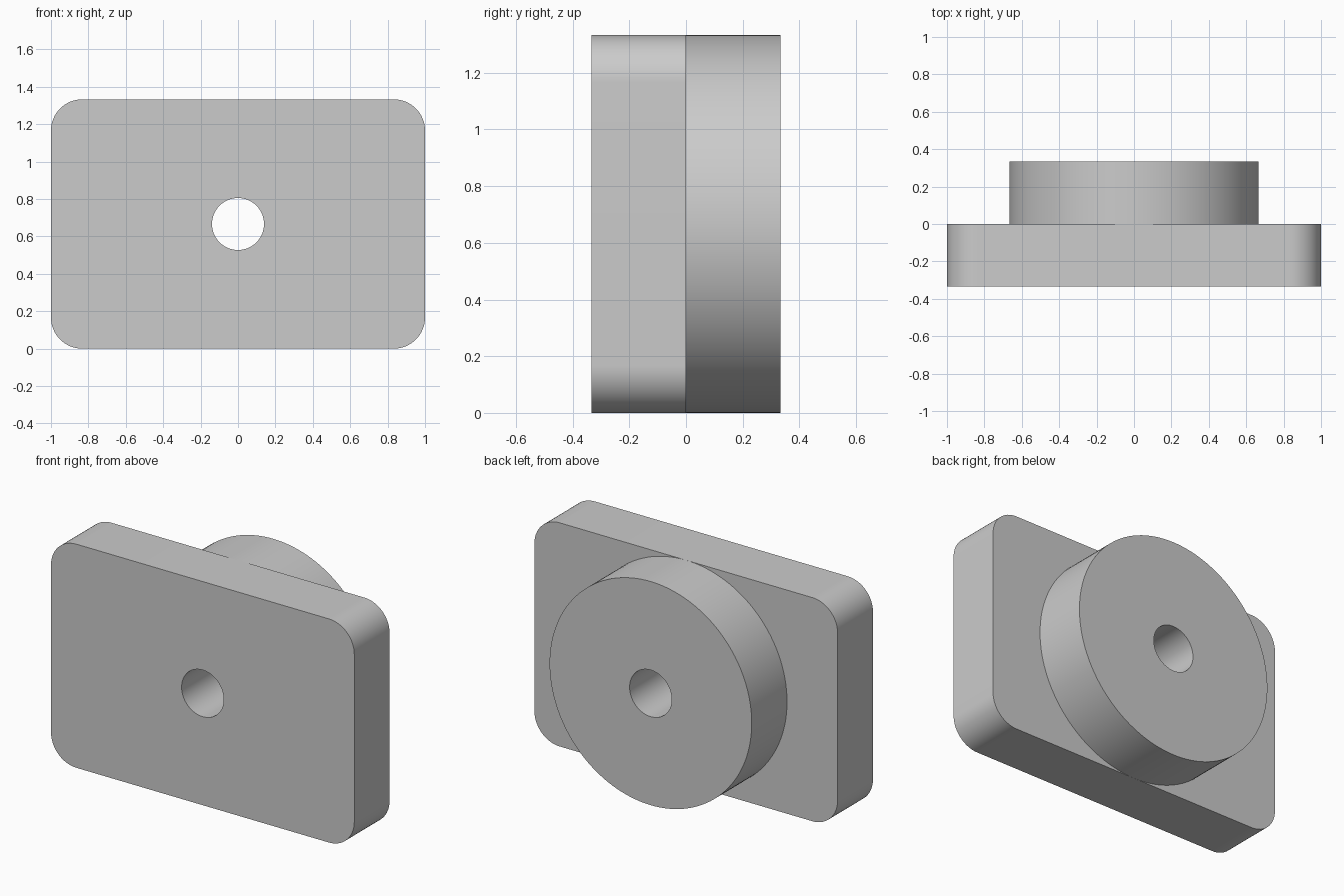
import bpy, bmesh
from math import cos, sin, pi, radians

cube = bpy.data.objects.get("Cube")
if cube:
    bpy.data.objects.remove(cube, do_unlink=True)

WIDTH, HEIGHT = 2.0, 1.333
HALF_DEPTH = 0.333
CORNER_RADIUS = 0.167
HOLE_RADIUS = 0.139
MID = HEIGHT / 2

grey = bpy.data.materials.new("plain grey")
grey.use_nodes = True
grey.diffuse_color = (0.6, 0.6, 0.6, 1)
grey.node_tree.nodes["Principled BSDF"].inputs["Base Color"].default_value = (0.6, 0.6, 0.6, 1)


def circle(radius, sides):
    return [(radius * cos(2 * pi * i / sides), MID + radius * sin(2 * pi * i / sides))
            for i in range(sides)]


def rounded_rectangle(width, height, radius, steps):
    points = []
    for corner, (sx, sz) in enumerate([(1, 1), (-1, 1), (-1, -1), (1, -1)]):
        cx, cz = sx * (width / 2 - radius), sz * (height / 2 - radius)
        for i in range(steps + 1):
            a = (corner + i / steps) * pi / 2
            points.append((cx + radius * cos(a), MID + cz + radius * sin(a)))
    return points


def pierced_slab(name, outline, y_front, y_back):
    """Extrude an outline with the central hole along y."""
    bm = bmesh.new()
    edges = []
    for loop in (outline, circle(HOLE_RADIUS, 64)):
        verts = [bm.verts.new((x, y_front, z)) for x, z in loop]
        edges += [bm.edges.new((v, verts[i - 1])) for i, v in enumerate(verts)]
    bmesh.ops.triangle_fill(bm, edges=edges, use_beauty=True, use_dissolve=False)
    result = bmesh.ops.extrude_face_region(bm, geom=bm.faces[:], use_keep_orig=True)
    moved = [g for g in result["geom"] if isinstance(g, bmesh.types.BMVert)]
    bmesh.ops.translate(bm, verts=moved, vec=(0, y_back - y_front, 0))
    bmesh.ops.recalc_face_normals(bm, faces=bm.faces[:])
    mesh = bpy.data.meshes.new(name)
    bm.to_mesh(mesh)
    bm.free()
    mesh.materials.append(grey)
    obj = bpy.data.objects.new(name, mesh)
    bpy.context.collection.objects.link(obj)
    bpy.ops.object.select_all(action="DESELECT")
    obj.select_set(True)
    bpy.context.view_layer.objects.active = obj
    bpy.ops.object.shade_smooth_by_angle(angle=radians(30))
    return obj


# Rounded front plate
pierced_slab("front_plate", rounded_rectangle(WIDTH, HEIGHT, CORNER_RADIUS, 16), -HALF_DEPTH, 0)

# Round boss on the back
pierced_slab("back_disc", circle(MID, 128), 0, HALF_DEPTH)
